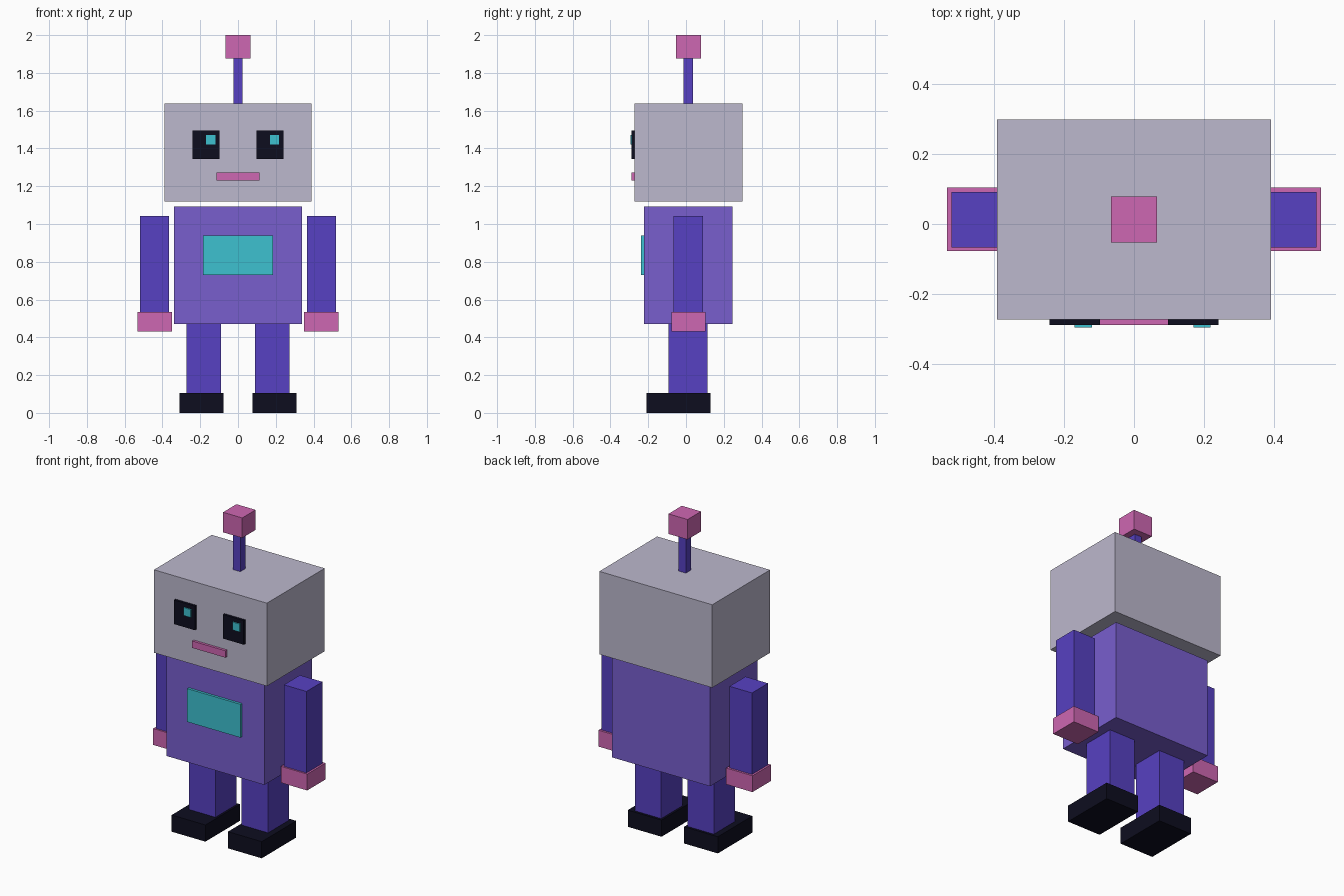
import bpy

default = bpy.data.objects.get("Cube")
if default:
    bpy.data.objects.remove(default, do_unlink=True)


def linear(c):
    c /= 255
    return c / 12.92 if c <= 0.04045 else ((c + 0.055) / 1.055) ** 2.4


def material(name, *rgb):
    colour = [linear(c) for c in rgb] + [1.0]
    mat = bpy.data.materials.new(name)
    mat.use_nodes = True
    mat.diffuse_color = colour
    mat.node_tree.nodes["Principled BSDF"].inputs["Base Color"].default_value = colour
    return mat


grey = material("pale grey", 188, 184, 205)
violet = material("violet", 120, 94, 206)
indigo = material("indigo", 87, 65, 194)
pink = material("pink", 206, 103, 178)
cyan = material("cyan", 61, 193, 208)
black = material("near black", 13, 13, 31)


def box(name, mat, x, y, z):
    """Box spanning the (low, high) range on each axis."""
    spans = (x, y, z)
    bpy.ops.mesh.primitive_cube_add(size=1, location=[(a + b) / 2 for a, b in spans])
    obj = bpy.context.object
    obj.name = name
    obj.scale = [b - a for a, b in spans]
    bpy.ops.object.transform_apply(location=False, rotation=False, scale=True)
    obj.data.materials.append(mat)
    return obj


def pair(name, mat, x, y, z):
    """The same box on the left (+x) and mirrored on the right."""
    box("left_" + name, mat, x, y, z)
    box("right_" + name, mat, (-x[1], -x[0]), y, z)


# Head and torso
box("head", grey, (-0.39, 0.39), (-0.272, 0.298), (1.12, 1.638))
box("torso", violet, (-0.338, 0.338), (-0.222, 0.245), (0.47, 1.092))
box("chest_panel", cyan, (-0.184, 0.184), (-0.238, -0.2), (0.73, 0.938))

# Antenna
box("antenna_rod", indigo, (-0.025, 0.025), (-0.013, 0.037), (1.63, 1.88))
box("antenna_tip", pink, (-0.066, 0.066), (-0.053, 0.079), (1.875, 2.0))

# Face: both pupils sit toward the same side
pair("eye", black, (0.097, 0.241), (-0.288, -0.26), (1.345, 1.495))
for side, x in (("left", 0.169), ("right", -0.169)):
    box(side + "_pupil", cyan, (x, x + 0.049), (-0.295, -0.28), (1.42, 1.47))
box("mouth", pink, (-0.115, 0.115), (-0.288, -0.26), (1.23, 1.273))

# Arms and hands
pair("arm", indigo, (0.364, 0.52), (-0.067, 0.091), (0.52, 1.043))
pair("hand", pink, (0.35, 0.532), (-0.077, 0.104), (0.432, 0.534))

# Legs and feet
pair("leg", indigo, (0.091, 0.273), (-0.093, 0.115), (0.09, 0.48))
pair("foot", black, (0.078, 0.311), (-0.21, 0.13), (0.0, 0.104))
